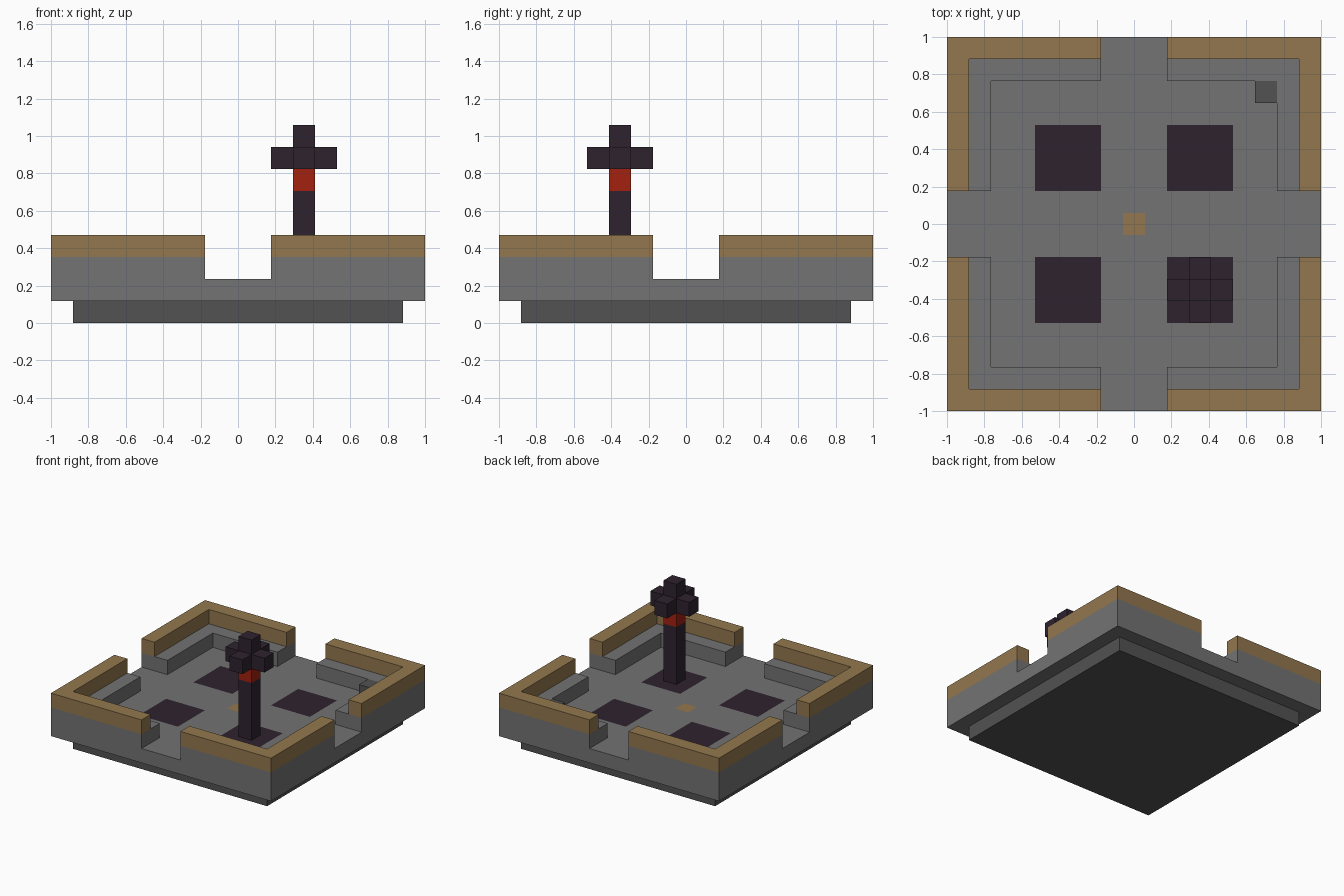
import bpy, bmesh
from mathutils import Vector

if "Cube" in bpy.data.objects:
    bpy.data.objects.remove(bpy.data.objects["Cube"])

U = 2 / 17  # one block


def material(name, rgb):
    linear = [((c / 255 + 0.055) / 1.055) ** 2.4 for c in rgb] + [1]
    mat = bpy.data.materials.new(name)
    mat.use_nodes = True
    mat.diffuse_color = linear
    mat.node_tree.nodes["Principled BSDF"].inputs["Base Color"].default_value = linear
    return mat


GREY = material("stone grey", (115, 115, 115))
DARK_GREY = material("dark stone grey", (82, 82, 82))
BROWN = material("sandy brown", (147, 119, 78))
PURPLE = material("dark purple", (46, 34, 47))
RED = material("glowing red", (162, 33, 15))


def finish(name, bm, *mats):
    bmesh.ops.recalc_face_normals(bm, faces=bm.faces[:])
    mesh = bpy.data.meshes.new(name)
    bm.to_mesh(mesh)
    bm.free()
    for mat in mats:
        mesh.materials.append(mat)
    obj = bpy.data.objects.new(name, mesh)
    bpy.context.collection.objects.link(obj)
    return obj


def prism(outline, z0, z1):
    """Extrude an outline, given in blocks, from z0 up to z1."""
    bm = bmesh.new()
    face = bm.faces.new([bm.verts.new(Vector((x, y, z0)) * U) for x, y in outline])
    top = bmesh.ops.extrude_face_region(bm, geom=[face])["geom"]
    verts = [v for v in top if isinstance(v, bmesh.types.BMVert)]
    bmesh.ops.translate(bm, verts=verts, vec=(0, 0, (z1 - z0) * U))
    return bm


def square(x, y, half):
    return [(x - half, y - half), (x + half, y - half),
            (x + half, y + half), (x - half, y + half)]


def box(name, x, y, half, z0, z1, mat):
    return finish(name, prism(square(x, y, half), z0, z1), mat)


def corner(name, sx, sy, outer, z0, z1, mat):
    """L-shaped run of wall, one block thick, ending at the gateways."""
    inner, gap = outer - 1, 1.5
    pts = [(gap, outer), (outer, outer), (outer, gap),
           (inner, gap), (inner, inner), (gap, inner)]
    finish(name, prism([(x * sx, y * sy) for x, y in pts], z0, z1), mat)


# Foundation
box("foundation", 0, 0, 7.5, 0, 1, DARK_GREY)

# Floor slab, cut so the inlaid tiles are faces of its top
bm = prism(square(0, 0, 8.5), 1, 2)
for axis in (Vector((1, 0, 0)), Vector((0, 1, 0))):
    for cut in (-4.5, -1.5, -0.5, 0.5, 1.5, 4.5):
        geom = bm.verts[:] + bm.edges[:] + bm.faces[:]
        bmesh.ops.bisect_plane(bm, geom=geom, plane_co=axis * cut * U, plane_no=axis)
for face in bm.faces:
    c = face.calc_center_median() / U
    if c.z > 1.9:
        if max(abs(c.x), abs(c.y)) < 0.5:
            face.material_index = 2
        elif 1.5 < abs(c.x) < 4.5 and 1.5 < abs(c.y) < 4.5:
            face.material_index = 1
finish("floor_slab", bm, GREY, PURPLE, BROWN)

# Corner walls with coping and an inner ledge
for sx, side in ((1, "left"), (-1, "right")):
    for sy, end in ((1, "back"), (-1, "front")):
        where = end + "_" + side
        corner("wall_" + where, sx, sy, 8.5, 2, 3, GREY)
        corner("coping_" + where, sx, sy, 8.5, 3, 4, BROWN)
        corner("ledge_" + where, sx, sy, 7.5, 2, 3, GREY)

# Loose block in the back corner
box("corner_block", 6, 6, 0.5, 2, 3, DARK_GREY)

# Pillar with a red band and a cross-shaped crown
box("pillar_shaft", 3, -3, 0.5, 2, 6, PURPLE)
box("pillar_band", 3, -3, 0.5, 6, 7, RED)
box("crown_core", 3, -3, 0.5, 7, 9, PURPLE)
for name, dx, dy in (("left", 1, 0), ("right", -1, 0), ("back", 0, 1), ("front", 0, -1)):
    box("crown_arm_" + name, 3 + dx, -3 + dy, 0.5, 7, 8, PURPLE)
